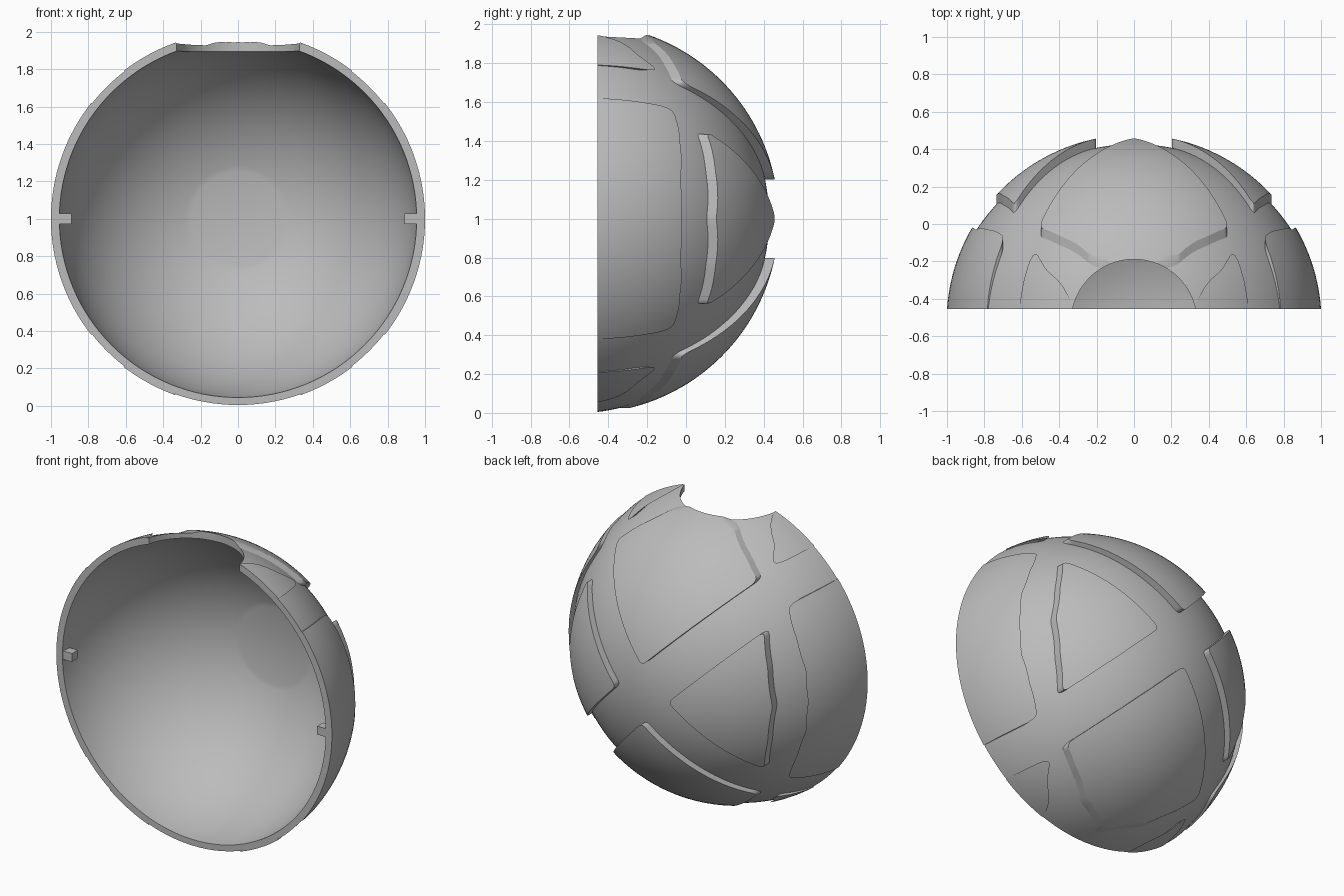
import bpy, bmesh, math
from mathutils import Matrix, Vector

cube = bpy.data.objects.get("Cube")
if cube:
    bpy.data.objects.remove(cube)

R = 1.0025          # outer sphere radius
CY, CZ = -0.525, 1.0  # sphere centre
RIM = -0.455        # front cutting plane
GROOVE = 0.05       # groove depth, measured along y

grey = bpy.data.materials.new("shell grey")
grey.use_nodes = True
colour = (0.5, 0.5, 0.5, 1)
grey.diffuse_color = colour
grey.node_tree.nodes["Principled BSDF"].inputs["Base Color"].default_value = colour


def make_object(name, bm):
    bmesh.ops.recalc_face_normals(bm, faces=bm.faces)
    mesh = bpy.data.meshes.new(name)
    bm.to_mesh(mesh)
    bm.free()
    mesh.materials.append(grey)
    obj = bpy.data.objects.new(name, mesh)
    bpy.context.collection.objects.link(obj)
    return obj


def arc(radius, depth, centre, r_from, steps=40):
    """Dome profile (r, y) from the rim or a given radius in to the axis."""
    start = math.asin(r_from / radius)
    return [(radius * math.sin(start * (1 - i / steps)),
             centre + depth * math.cos(start * (1 - i / steps))) for i in range(steps + 1)]


def rim_radius(radius, depth, centre):
    return radius * math.sqrt(1 - ((RIM - centre) / depth) ** 2)


def lathe(name, profile, segments=128):
    """Spin a profile that starts and ends on the y axis."""
    bm = bmesh.new()
    verts = [bm.verts.new((r, y, CZ)) for r, y in profile]
    edges = [bm.edges.new(pair) for pair in zip(verts, verts[1:])]
    bmesh.ops.spin(bm, geom=verts + edges, cent=(0, 0, CZ), axis=(0, 1, 0),
                   angle=math.tau, steps=segments, use_duplicate=False)
    bmesh.ops.remove_doubles(bm, verts=bm.verts, dist=0.0002)
    return make_object(name, bm)


def fillet(points, size=0.035, steps=5):
    """Round every corner of a polygon."""
    out = []
    for i, p in enumerate(points):
        p, a, b = Vector(p), Vector(points[i - 1]), Vector(points[(i + 1) % len(points)])
        start = p + (a - p).normalized() * min(size, (a - p).length * 0.4)
        end = p + (b - p).normalized() * min(size, (b - p).length * 0.4)
        for k in range(steps + 1):
            t = k / steps
            out.append(start * (1 - t) ** 2 + p * 2 * t * (1 - t) + end * t ** 2)
    return out


def prism(points, sx, sz):
    bm = bmesh.new()
    face = bm.faces.new([bm.verts.new((sx * p.x, -1, CZ + sz * p.y)) for p in fillet(points)])
    geom = bmesh.ops.extrude_face_region(bm, geom=[face])["geom"]
    moved = [v for v in geom if isinstance(v, bmesh.types.BMVert)]
    bmesh.ops.translate(bm, verts=moved, vec=(0, 2, 0))
    return make_object("panel_cutter", bm)


def apply_booleans(obj, *cuts):
    for operation, cutter in cuts:
        mod = obj.modifiers.new(operation, "BOOLEAN")
        mod.operation, mod.object, mod.solver = operation, cutter, "EXACT"
    graph = bpy.context.evaluated_depsgraph_get()
    mesh = bpy.data.meshes.new_from_object(obj.evaluated_get(graph))
    obj.modifiers.clear()
    obj.data = mesh


# Round notch through the top of the shell
bm = bmesh.new()
bmesh.ops.create_cone(bm, cap_ends=True, segments=96, radius1=0.336, radius2=0.336, depth=1,
                      matrix=Matrix.Translation((0, CY, CZ + 0.9)))
notch = make_object("notch_cutter", bm)

# Hollow shell with a flat disc inside the back
floor_c = CY - GROOVE
outer = arc(R, R, floor_c, rim_radius(R, R, floor_c))
inner_r, inner_d = 0.958, 0.935
inner = arc(inner_r, inner_d, CY, rim_radius(inner_r, inner_d, CY))
inner = [p for p in inner if p[0] > 0.25]
disc_y = CY + inner_d * math.sqrt(1 - (0.25 / inner_r) ** 2)
shell = lathe("shell", outer[::-1] + inner + [(0.25, disc_y), (0, disc_y)])
apply_booleans(shell, ("DIFFERENCE", notch))
parts = [shell]

# Raised panels: outlines seen from behind, relative to the sphere centre
back_side = [(0.19, 0), (0.64, 0.45), (0.70, 0.24), (0.737, 0), (0.70, -0.24), (0.64, -0.45)]
back_middle = [(0, 0.19), (0.51, 0.70), (0.40, 0.795), (0.23, 0.91), (0, 0.98),
               (-0.23, 0.91), (-0.40, 0.795), (-0.51, 0.70)]
rim_side = [(0.69, 0.57), (0.785, 0.38), (0.85, 0.2), (0.87, 0), (0.85, -0.2),
            (0.785, -0.38), (0.69, -0.57), (1.1, -0.79), (1.1, 0.79)]
rim_corner = [(0.535, 0.755), (0.61, 0.79), (0.9, 0.93), (0.5, 1.2), (0.15, 1.06),
              (0.33, 0.944), (0.47, 0.842)]
panels = [("back_left_panel", back_side, 1, 1), ("back_right_panel", back_side, -1, 1),
          ("top_panel", back_middle, 1, 1), ("bottom_panel", back_middle, 1, -1),
          ("rim_left_panel", rim_side, 1, 1), ("rim_right_panel", rim_side, -1, 1)]
for sx, side in ((1, "left"), (-1, "right")):
    for sz, level in ((1, "upper"), (-1, "lower")):
        panels.append((f"rim_{level}_{side}_panel", rim_corner, sx, sz))

under_c = floor_c - 0.006
layer_profile = (arc(R, R, CY, rim_radius(R, R, CY))[::-1]
                 + arc(R, R, under_c, rim_radius(R, R, under_c)))
for name, points, sx, sz in panels:
    panel = lathe(name, layer_profile)
    cutter = prism(points, sx, sz)
    cuts = [("INTERSECT", cutter)]
    if sz > 0 and (points is back_middle or points is rim_corner):
        cuts.append(("DIFFERENCE", notch))
    apply_booleans(panel, *cuts)
    bpy.data.objects.remove(cutter)
    parts.append(panel)
bpy.data.objects.remove(notch)

# Small locating pegs inside the rim
for sx, side in ((1, "left"), (-1, "right")):
    bm = bmesh.new()
    bmesh.ops.create_cube(bm, size=1, matrix=Matrix.Translation((sx * 0.925, -0.42, CZ))
                          @ Matrix.Diagonal((0.07, 0.06, 0.055, 1)))
    parts.append(make_object(f"{side}_peg", bm))

# Smooth curved faces, keep edges sharp
bpy.ops.object.select_all(action="DESELECT")
for obj in parts:
    obj.select_set(True)
bpy.context.view_layer.objects.active = shell
bpy.ops.object.shade_smooth_by_angle(angle=math.radians(25))
